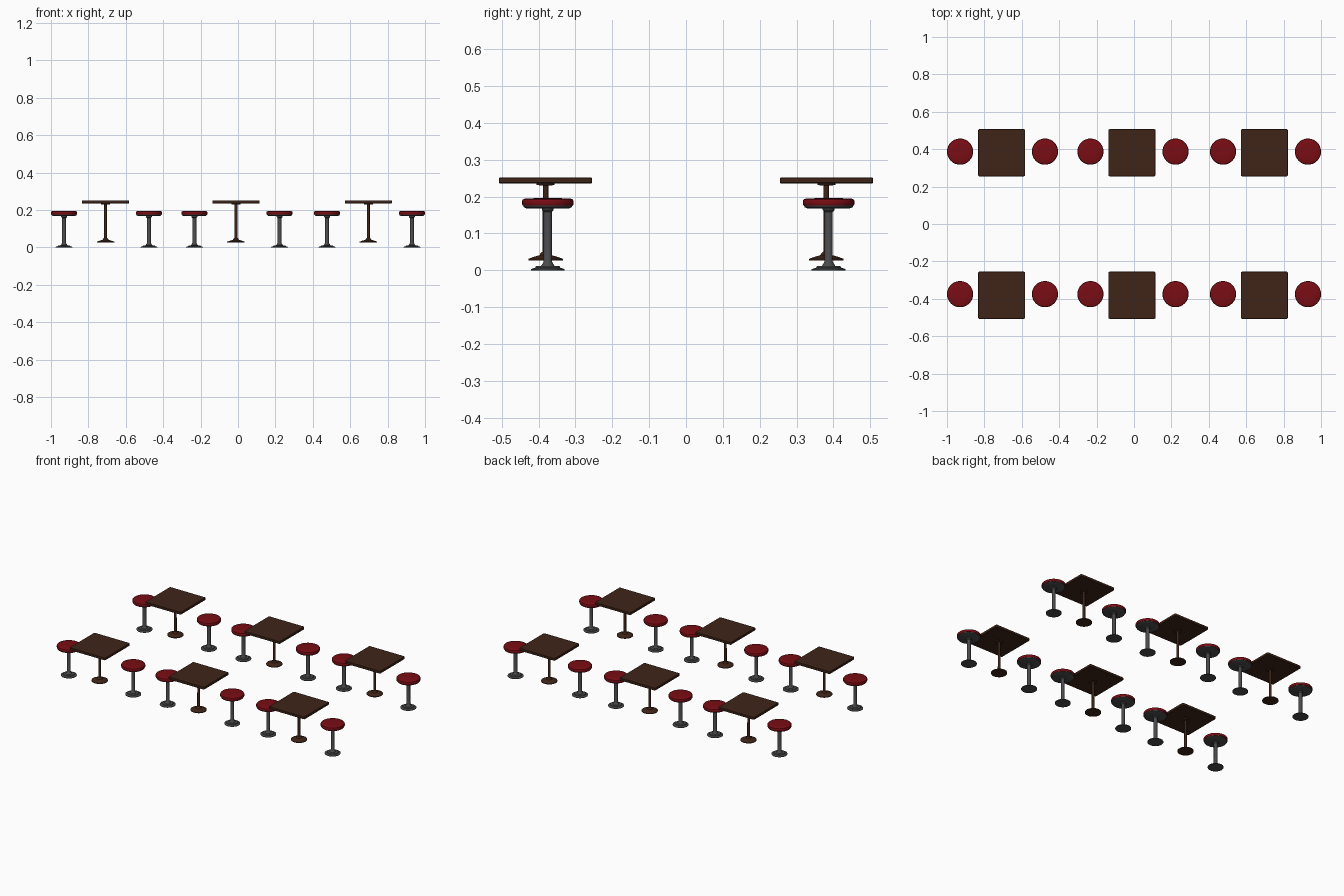
import bpy, bmesh, math
from mathutils import Vector

if "Cube" in bpy.data.objects:
    bpy.data.objects.remove(bpy.data.objects["Cube"])


def material(name, rgb):
    m = bpy.data.materials.new(name)
    m.diffuse_color = (*rgb, 1)
    m.use_nodes = True
    m.node_tree.nodes["Principled BSDF"].inputs["Base Color"].default_value = m.diffuse_color
    return m


WOOD = material("dark_wood", (0.05, 0.018, 0.009))
RED = material("red_vinyl", (0.19, 0.004, 0.007))
METAL = material("dark_metal", (0.07, 0.07, 0.075))


def finish(bm, name, mat):
    bmesh.ops.remove_doubles(bm, verts=bm.verts, dist=1e-5)
    bmesh.ops.recalc_face_normals(bm, faces=bm.faces)
    me = bpy.data.meshes.new(name)
    bm.to_mesh(me)
    bm.free()
    me.materials.append(mat)
    return me


def lathe(name, profile, mat, steps=32):
    """Revolve (radius, z) points around the z axis."""
    bm = bmesh.new()
    vs = [bm.verts.new((r, 0, z)) for r, z in profile]
    es = [bm.edges.new(p) for p in zip(vs, vs[1:])]
    bmesh.ops.spin(bm, geom=vs + es, axis=(0, 0, 1), cent=(0, 0, 0),
                   angle=math.tau, steps=steps)
    return finish(bm, name, mat)


def slab(name, size, z0, z1, mat):
    """Square board with rounded upright corners and softened rims."""
    bm = bmesh.new()
    bmesh.ops.create_cube(bm, size=1)
    bmesh.ops.scale(bm, vec=(size, size, z1 - z0), verts=bm.verts)
    bmesh.ops.translate(bm, vec=(0, 0, (z0 + z1) / 2), verts=bm.verts)
    upright = [e for e in bm.edges
               if abs((e.verts[0].co - e.verts[1].co).normalized().z) > 0.9]
    bmesh.ops.bevel(bm, geom=upright, offset=0.007, segments=3,
                    affect='EDGES', profile=0.5)
    rims = [e for e in bm.edges
            if abs(e.verts[0].co.z - e.verts[1].co.z) < 1e-5]
    bmesh.ops.bevel(bm, geom=rims, offset=0.0015, segments=1, affect='EDGES')
    return finish(bm, name, mat)


# Table parts
table = [
    slab("table_top", 0.252, 0.236, 0.2515, WOOD),
    lathe("table_pedestal", [
        (0, 0.027), (0.047, 0.027), (0.047, 0.031), (0.030, 0.037),
        (0.016, 0.041), (0.014, 0.046), (0.008, 0.051), (0.0075, 0.230),
        (0.024, 0.231), (0.024, 0.2365), (0, 0.2365)], WOOD),
]

# Stool parts
stool = [
    lathe("stool_seat", [
        (0.060, 0.174), (0.0685, 0.176), (0.070, 0.180), (0.070, 0.188),
        (0.068, 0.192), (0.062, 0.1945), (0.035, 0.1955), (0, 0.196)], RED),
    lathe("stool_seat_pan", [
        (0, 0.168), (0.058, 0.168), (0.065, 0.171), (0.067, 0.1765),
        (0, 0.1765)], METAL),
    lathe("stool_pedestal", [
        (0, 0), (0.046, 0), (0.046, 0.003), (0.034, 0.007), (0.032, 0.011),
        (0.018, 0.012), (0.013, 0.020), (0.011, 0.024), (0.011, 0.158),
        (0.016, 0.163), (0.016, 0.169), (0, 0.169)], METAL),
]


def place(parts, x, y):
    for me in parts:
        ob = bpy.data.objects.new(me.name, me)
        ob.location = Vector((x, y, 0))
        bpy.context.collection.objects.link(ob)
        ob.select_set(True)
        bpy.context.view_layer.objects.active = ob


# Two rows of three tables, each with a pair of stools
for y in (-0.381, 0.381):
    for x, left, right in ((-0.708, -0.930, -0.476),
                           (-0.011, -0.233, 0.222),
                           (0.697, 0.476, 0.930)):
        place(table, x, y)
        place(stool, left, y + 0.006)
        place(stool, right, y + 0.006)

# Shared meshes: smooth shading with sharp edges kept
for me in table + stool:
    me.shade_smooth()
    me.set_sharp_from_angle(angle=math.radians(35))
